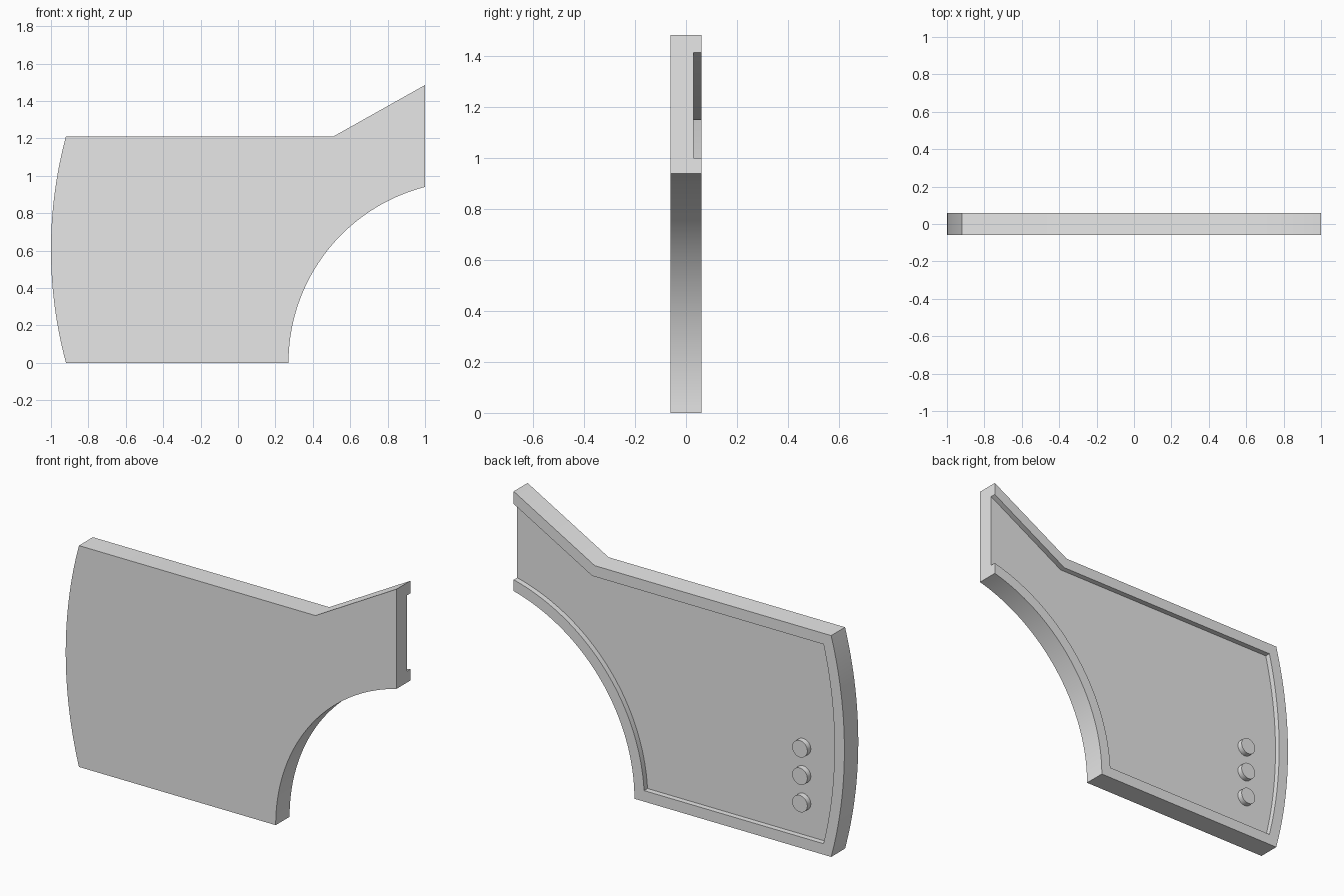
import bpy, bmesh, math

if "Cube" in bpy.data.objects:
    bpy.data.objects.remove(bpy.data.objects["Cube"])

FRONT, FLOOR, BACK = -0.06, 0.03, 0.06   # depths along y
RIM = 0.06                               # width of the raised border
TOP, END = 1.21, 1.0

grey = bpy.data.materials.new("plain_grey")
grey.diffuse_color = (0.8, 0.8, 0.8, 1)
grey.use_nodes = True
grey.node_tree.nodes["Principled BSDF"].inputs["Base Color"].default_value = grey.diffuse_color


def arc(cx, cz, r, a0, a1, n):
    """Points on an arc in the x-z plane."""
    return [(cx + r * math.cos(a0 + (a1 - a0) * i / n),
             cz + r * math.sin(a0 + (a1 - a0) * i / n)) for i in range(n + 1)]


def outline(d):
    """Panel edge inset by d, from the upper end corner round to the lower one."""
    slope = math.atan2(0.275, 0.49)
    drop = d / math.cos(slope)
    bend_x = 0.51 + (drop - d) / math.tan(slope)
    pts = [(END, 1.485 - drop), (bend_x, TOP - d)]
    # bowed left edge
    r = 2.327 - d
    a = math.asin((TOP / 2 - d) / r)
    pts += arc(1.327, TOP / 2, r, math.pi - a, math.pi + a, 32)
    # wheel arch
    r = 0.97 + d
    pts += arc(1.24, 0, r, math.pi - math.asin(d / r),
               math.pi - math.acos((1.24 - END) / r), 48)
    return pts


def finish(bm, name):
    bmesh.ops.recalc_face_normals(bm, faces=bm.faces)
    mesh = bpy.data.meshes.new(name)
    bm.to_mesh(mesh)
    bm.free()
    mesh.materials.append(grey)
    ob = bpy.data.objects.new(name, mesh)
    bpy.context.collection.objects.link(ob)
    bpy.ops.object.select_all(action='DESELECT')
    ob.select_set(True)
    bpy.context.view_layer.objects.active = ob
    bpy.ops.object.shade_smooth_by_angle(angle=math.radians(30))
    return ob


# Panel with a recessed back, the recess open at the right end
bm = bmesh.new()


def ring(pts, y):
    return [bm.verts.new((x, y, z)) for x, z in pts]


def wall(a, b):
    for i in range(len(a) - 1):
        bm.faces.new((a[i], a[i + 1], b[i + 1], b[i]))


outer, inner = outline(0), outline(RIM)
front, back = ring(outer, FRONT), ring(outer, BACK)
lip, floor = ring(inner, BACK), ring(inner, FLOOR)
wall(front, back)                     # outside edge
wall(lip, floor)                      # recess walls
bm.faces.new(front)                   # front skin
bm.faces.new(floor)                   # recess floor
bm.faces.new(back + lip[::-1])        # border
bm.faces.new((front[0], back[0], lip[0], floor[0],
              floor[-1], lip[-1], back[-1], front[-1]))   # open end
finish(bm, "panel")

# Three round studs on the recess floor
for i in range(3):
    bm = bmesh.new()
    bmesh.ops.create_cone(bm, cap_ends=True, segments=32, radius1=0.046,
                          radius2=0.046, depth=BACK - FLOOR)
    stud = finish(bm, f"stud_{i + 1}")
    stud.rotation_euler.x = math.pi / 2
    stud.location = (-0.73, (BACK + FLOOR) / 2, 0.24 + 0.15 * i)
